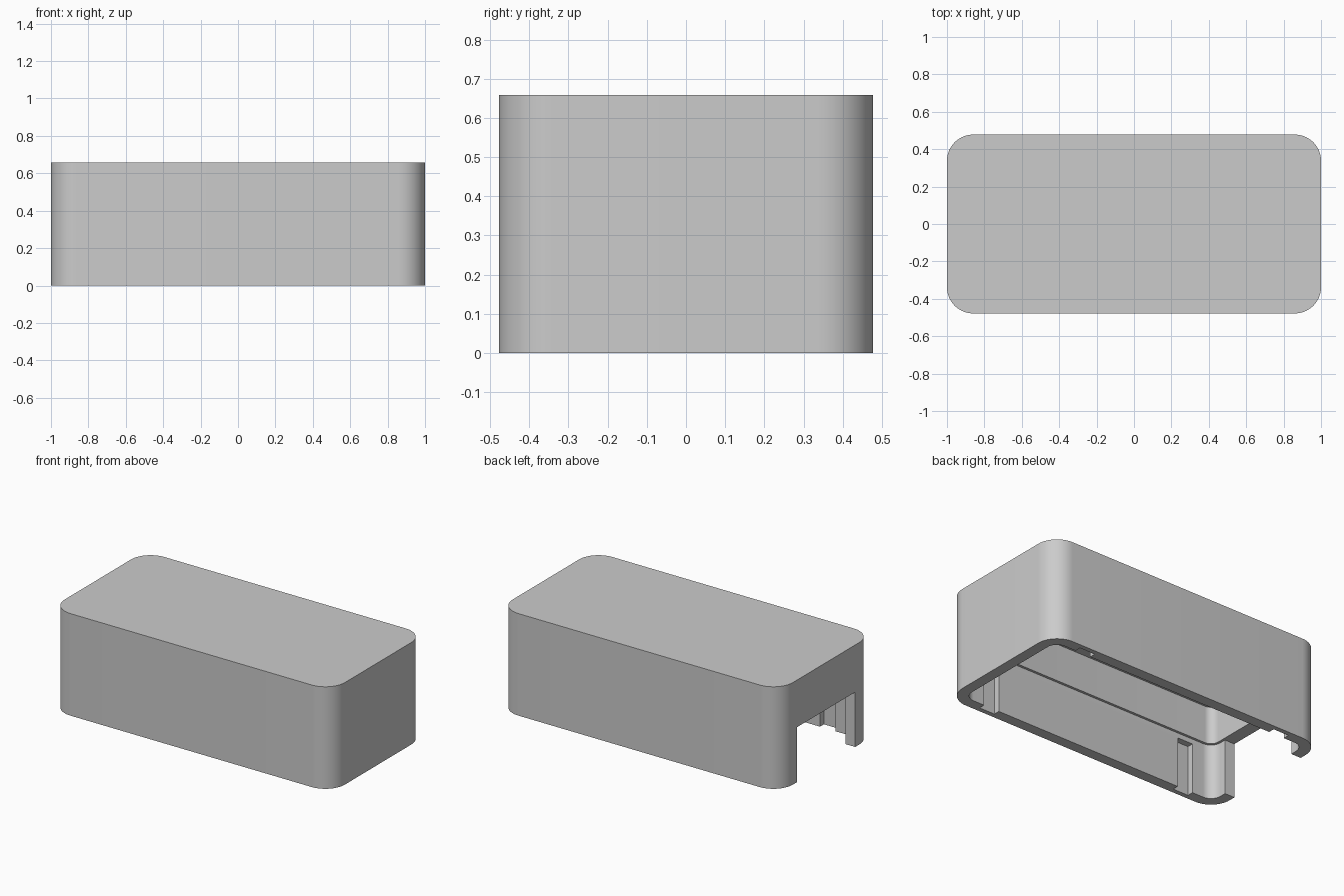
import bpy
import bmesh
from math import cos, sin, pi, radians

cube = bpy.data.objects.get("Cube")
if cube:
    bpy.data.objects.remove(cube, do_unlink=True)

HALF_X, HALF_Y, HEIGHT, RADIUS = 1.0, 0.478, 0.658, 0.14
WALL = 0.07          # wall thickness below the inner ledge
LEDGE = 0.016        # extra wall thickness above it
LEDGE_Z = 0.354      # also the top of the end opening
CEILING_Z = 0.595

COLOUR = (0.6, 0.6, 0.6, 1)
grey = bpy.data.materials.new("plain_grey")
grey.use_nodes = True
grey.diffuse_color = COLOUR
grey.node_tree.nodes["Principled BSDF"].inputs["Base Color"].default_value = COLOUR


def rounded_block(name, inset, z0, z1, steps=14):
    """Upright block with a rounded-rectangle outline, inset from the outer walls."""
    hx, hy, r = HALF_X - inset, HALF_Y - inset, RADIUS - inset
    bm = bmesh.new()
    ring = []
    for corner, (sx, sy) in enumerate([(1, 1), (-1, 1), (-1, -1), (1, -1)]):
        for i in range(steps + 1):
            a = (corner + i / steps) * pi / 2
            ring.append(bm.verts.new((sx * (hx - r) + r * cos(a),
                                      sy * (hy - r) + r * sin(a), z0)))
    base = bm.faces.new(ring)
    grown = bmesh.ops.extrude_face_region(bm, geom=[base])["geom"]
    top = [v for v in grown if isinstance(v, bmesh.types.BMVert)]
    bmesh.ops.translate(bm, verts=top, vec=(0, 0, z1 - z0))
    return finish(name, bm)


def box(name, x, y, z):
    """Box from three (low, high) ranges."""
    bm = bmesh.new()
    bmesh.ops.create_cube(bm, size=1)
    for v in bm.verts:
        v.co = [rng[0] if c < 0 else rng[1] for c, rng in zip(v.co, (x, y, z))]
    return finish(name, bm)


def finish(name, bm):
    bmesh.ops.recalc_face_normals(bm, faces=bm.faces)
    mesh = bpy.data.meshes.new(name)
    bm.to_mesh(mesh)
    bm.free()
    mesh.materials.append(grey)
    obj = bpy.data.objects.new(name, mesh)
    bpy.context.collection.objects.link(obj)
    return obj


# Outer shell
cover = rounded_block("enclosure_cover", 0, 0, HEIGHT)

# Hollow inside: wide lower part, narrower upper part that leaves a ledge
cutters = [
    rounded_block("upper_cavity", WALL + LEDGE, -0.1, CEILING_Z),
    rounded_block("lower_cavity", WALL, -0.1, LEDGE_Z),
    # Opening in one end wall
    box("end_opening", (-1.1, -0.92), (-0.296, 0.296), (-0.1, LEDGE_Z)),
]

# Clip pockets in the long walls, open at the bottom
for sx in (-1, 1):
    for sy in (-1, 1):
        xs = sorted((sx * 0.67, sx * 0.78))
        ys = sorted((sy * 0.36, sy * 0.448))
        cutters.append(box("clip_pocket", xs, ys, (-0.1, 0.322)))

bpy.context.view_layer.objects.active = cover
for cutter in cutters:
    cutter.hide_render = True
    mod = cover.modifiers.new(cutter.name, 'BOOLEAN')
    mod.operation = 'DIFFERENCE'
    mod.solver = 'EXACT'
    mod.object = cutter
    bpy.ops.object.modifier_apply(modifier=mod.name)
    bpy.data.objects.remove(cutter, do_unlink=True)

# Smooth corners, sharp edges
bpy.ops.object.select_all(action='DESELECT')
cover.select_set(True)
bpy.ops.object.shade_smooth_by_angle(angle=radians(30))
